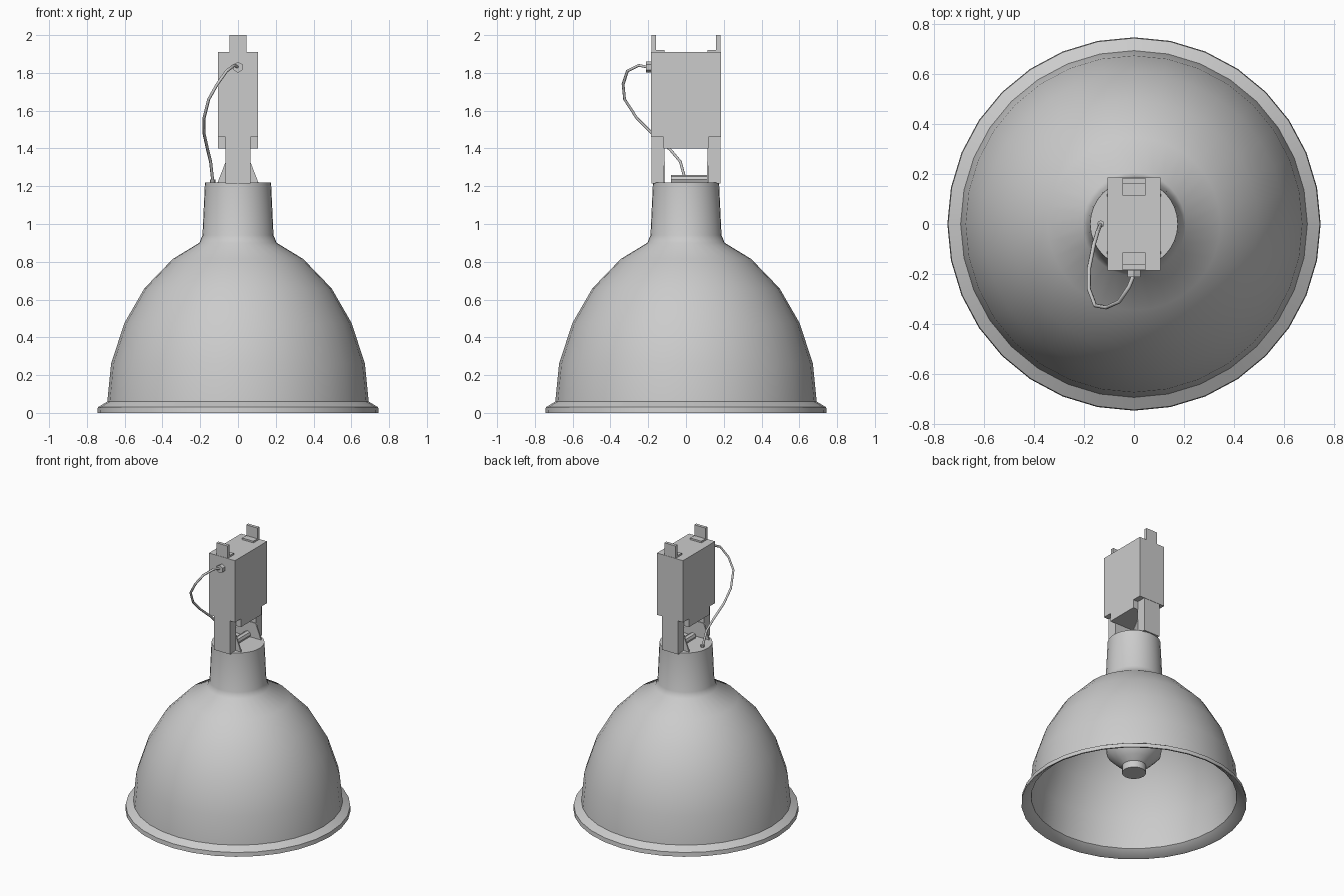
import bpy, bmesh, math
from mathutils import Vector

cube = bpy.data.objects.get("Cube")
if cube:
    bpy.data.objects.remove(cube, do_unlink=True)

grey = bpy.data.materials.new("light_grey")
grey.use_nodes = True
grey.diffuse_color = (0.6, 0.6, 0.6, 1)
grey.node_tree.nodes["Principled BSDF"].inputs["Base Color"].default_value = (0.6, 0.6, 0.6, 1)


def finish(name, bm, smooth=None):
    bmesh.ops.recalc_face_normals(bm, faces=bm.faces)
    mesh = bpy.data.meshes.new(name)
    bm.to_mesh(mesh)
    bm.free()
    mesh.materials.append(grey)
    ob = bpy.data.objects.new(name, mesh)
    bpy.context.collection.objects.link(ob)
    if smooth:
        bpy.ops.object.select_all(action='DESELECT')
        ob.select_set(True)
        bpy.context.view_layer.objects.active = ob
        bpy.ops.object.shade_smooth_by_angle(angle=math.radians(smooth))
    return ob


def lathe(name, profile, sides, smooth=40):
    bm = bmesh.new()
    verts = [bm.verts.new((r, 0, z)) for r, z in profile]
    edges = [bm.edges.new(pair) for pair in zip(verts, verts[1:])]
    bmesh.ops.spin(bm, geom=verts + edges, axis=(0, 0, 1), cent=(0, 0, 0),
                   angle=math.tau, steps=sides, use_duplicate=False)
    bmesh.ops.remove_doubles(bm, verts=bm.verts, dist=0.0005)
    return finish(name, bm, smooth)


def prism(name, outline, y0, y1):
    """Extrude an x-z outline from y0 to y1."""
    bm = bmesh.new()
    face = bm.faces.new([bm.verts.new((x, y0, z)) for x, z in outline])
    ext = bmesh.ops.extrude_face_region(bm, geom=[face])["geom"]
    bmesh.ops.translate(bm, vec=(0, y1 - y0, 0),
                        verts=[v for v in ext if isinstance(v, bmesh.types.BMVert)])
    return finish(name, bm)


def box(name, w, y0, y1, z0, z1):
    return prism(name, [(-w, z0), (w, z0), (w, z1), (-w, z1)], y0, y1)


def rod(name, start, end, radius, sides):
    start, end = Vector(start), Vector(end)
    axis = end - start
    bm = bmesh.new()
    bmesh.ops.create_cone(bm, cap_ends=True, segments=sides, radius1=radius,
                          radius2=radius, depth=axis.length)
    bmesh.ops.rotate(bm, verts=bm.verts, matrix=axis.to_track_quat('Z', 'Y').to_matrix())
    bmesh.ops.translate(bm, verts=bm.verts, vec=(start + end) / 2)
    return finish(name, bm, 40)


# Bell shade: outer skin with neck, then inner skin offset from it
outer = [(0, 1.22), (0.175, 1.22), (0.188, 0.94), (0.205, 0.90), (0.345, 0.815),
         (0.495, 0.66), (0.602, 0.475), (0.672, 0.26), (0.692, 0.06),
         (0.742, 0.03), (0.745, 0.0)]
inner = [(0.735, 0.0), (0.68, 0.045), (0.66, 0.26), (0.59, 0.47), (0.485, 0.65),
         (0.335, 0.80), (0.19, 0.89), (0, 0.89)]
lathe("shade", outer + inner, 32)

# Lamp bulb hanging inside the shade
lathe("bulb", [(0, 0.23), (0.08, 0.23), (0.08, 0.28), (0.12, 0.31), (0.18, 0.37),
               (0.19, 0.48), (0.16, 0.65), (0.09, 0.80), (0.08, 0.89)], 16)

# Gear box with a narrower lower step
box("gear_box", 0.105, -0.185, 0.185, 1.46, 1.91)
box("gear_box_base", 0.105, -0.118, 0.118, 1.40, 1.46)

# Supporting straps, gussets and hanging hooks at both ends
for s, end in ((-1, "front"), (1, "back")):
    box(end + "_strap", 0.065, s * 0.115, s * 0.183, 1.215, 1.46)
    prism(end + "_gusset", [(-0.108, 1.22), (0.108, 1.22), (0.065, 1.33), (-0.065, 1.33)],
          s * 0.11, s * 0.12)
    box(end + "_hook", 0.045, s * 0.16, s * 0.183, 1.91, 2.0)
    box(end + "_hook_foot", 0.045, s * 0.113, s * 0.165, 1.91, 1.922)

# Fittings on the neck
rod("neck_terminal", (0, -0.08, 1.235), (0, 0.11, 1.235), 0.025, 8)
rod("cable_entry", (-0.133, 0, 1.22), (-0.133, 0, 1.235), 0.014, 8)

# Cable gland and cable loop
rod("cable_gland", (0, -0.183, 1.83), (0, -0.212, 1.83), 0.029, 6)
path = [(0, -.2, 1.83), (-.02, -.25, 1.84), (-.06, -.31, 1.81), (-.11, -.333, 1.74),
        (-.155, -.325, 1.66), (-.18, -.26, 1.56), (-.18, -.18, 1.48),
        (-.16, -.08, 1.39), (-.145, -.03, 1.33), (-.133, 0, 1.22)]
curve = bpy.data.curves.new("cable", 'CURVE')
curve.dimensions = '3D'
curve.bevel_depth = 0.008
curve.bevel_resolution = 1
curve.use_fill_caps = True
spline = curve.splines.new('POLY')
spline.points.add(len(path) - 1)
for point, co in zip(spline.points, path):
    point.co = (*co, 1)
spline.use_smooth = True
curve.materials.append(grey)
bpy.context.collection.objects.link(bpy.data.objects.new("cable", curve))
